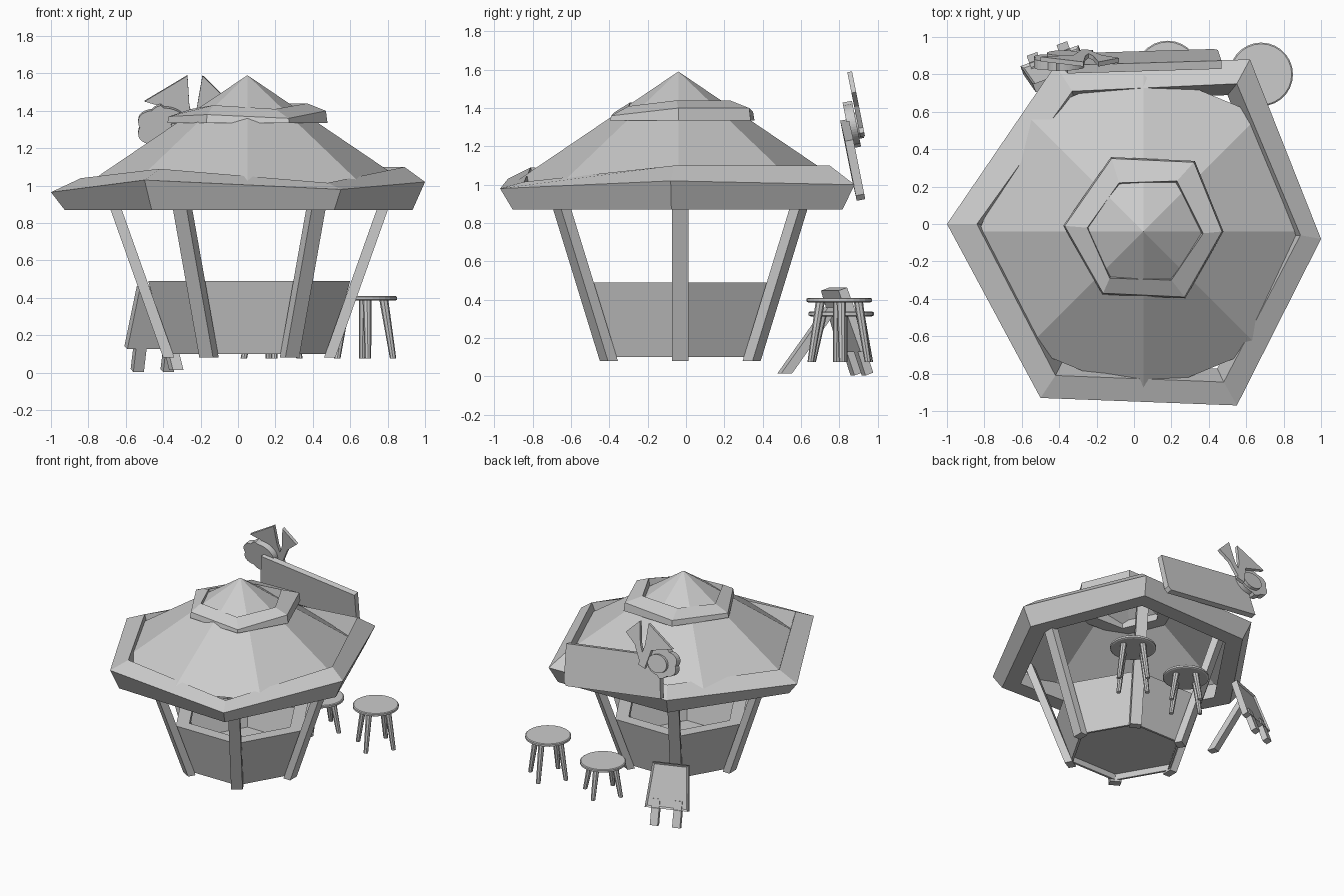
import bpy, bmesh
from math import cos, sin, pi, tau
from mathutils import Vector, Matrix

if "Cube" in bpy.data.objects:
    bpy.data.objects.remove(bpy.data.objects["Cube"])

CX, CY = 0.05, -0.03          # centre axis of the hut


def finish(name, bm):
    bmesh.ops.recalc_face_normals(bm, faces=bm.faces[:])
    me = bpy.data.meshes.new(name)
    bm.to_mesh(me)
    bm.free()
    ob = bpy.data.objects.new(name, me)
    bpy.context.collection.objects.link(ob)
    return ob


def loft(name, rings, cyclic=False, caps=False):
    """Skin a list of equal-length point rings."""
    bm = bmesh.new()
    vs = [[bm.verts.new(p) for p in r] for r in rings]
    n = len(vs[0])
    for k in range(len(vs) if cyclic else len(vs) - 1):
        a, b = vs[k], vs[(k + 1) % len(vs)]
        for i in range(n):
            j = (i + 1) % n
            bm.faces.new((a[i], a[j], b[j], b[i]))
    if caps:
        bm.faces.new(vs[0])
        bm.faces.new(vs[-1])
    return finish(name, bm)


def ngon(r, z, n=6, x=CX, y=CY, start=0.0):
    return [(x + r * cos(start + tau * i / n), y + r * sin(start + tau * i / n), z) for i in range(n)]


def scaled(pts, s, z):
    return [(CX * (1 - s) + p[0] * s, CY * (1 - s) + p[1] * s, z) for p in pts]


def frame(origin, u, v):
    """Matrix whose local x runs along u and local y close to v."""
    u = Vector(u).normalized()
    n = u.cross(Vector(v)).normalized()
    w = n.cross(u)
    m = Matrix((u, w, n)).transposed().to_4x4()
    m.translation = origin
    return m


def plate(name, outline, thick, mat, inset=0.0):
    """Flat outline extruded about its plane, with an optional recessed outer face."""
    bm = bmesh.new()
    lo = [bm.verts.new((x, y, -thick / 2)) for x, y in outline]
    hi = [bm.verts.new((x, y, thick / 2)) for x, y in outline]
    n = len(lo)
    front = bm.faces.new(lo[::-1])
    bm.faces.new(hi)
    for i in range(n):
        j = (i + 1) % n
        bm.faces.new((lo[i], lo[j], hi[j], hi[i]))
    if inset:
        bmesh.ops.recalc_face_normals(bm, faces=bm.faces[:])
        bmesh.ops.inset_region(bm, faces=[front], thickness=inset, depth=0)
        bmesh.ops.translate(bm, verts=front.verts[:], vec=(0, 0, 0.012))
    bm.transform(mat)
    return finish(name, bm)


def beam(name, p0, p1, side, w, d):
    """Bar with level-cut ends: w along side, d across it."""
    s = Vector(side).normalized()
    t = Vector((0, 0, 1)).cross(s)
    offs = [s * a * w / 2 + t * b * d / 2 for a, b in ((-1, -1), (1, -1), (1, 1), (-1, 1))]
    return loft(name, [[Vector(p) + o for o in offs] for p in (p0, p1)], caps=True)


# Roof: eight-sided cone, uneven hexagonal eave and upper collar
loft("roof_cone", [ngon(0.88, 0.995, 8, 0.05, -0.04), ngon(0.001, 1.59, 8, 0.05, -0.04)])

eave_out = [(-1, 0, .965), (-.5, -.93, 1.03), (.55, -.97, .98), (1, -.08, 1.02), (.62, .88, 1.0), (-.42, .85, 1.0)]
eave_in = [(-.84, 0, 1.04), (-.42, -.81, 1.09), (.48, -.845, 1.015), (.89, -.06, 1.10), (.55, .75, 1.10), (-.33, .71, 1.05)]
loft("roof_eave", [scaled(eave_out, .93, .87), eave_out, eave_in, scaled(eave_out, .79, .87)], cyclic=True)

collar_out = [(-.37, -.01, 1.37), (-.165, -.37, 1.38), (.27, -.39, 1.36), (.47, -.04, 1.40), (.32, .33, 1.40), (-.12, .35, 1.38)]
collar_in = [(-.25, -.02, 1.41), (-.13, -.29, 1.43), (.2, -.3, 1.41), (.37, -.05, 1.44), (.23, .23, 1.44), (-.08, .22, 1.42)]
loft("roof_collar", [scaled(collar_out, 1.02, 1.335), collar_out, collar_in, scaled(collar_in, .95, 1.335)], cyclic=True)

# Leaning posts at the six corners
for i in range(6):
    a = tau * i / 6
    d = Vector((cos(a), sin(a), 0))
    c = Vector((0.06, -0.03, 0))
    beam(f"post_{i + 1}", c + d * .43 + Vector((0, 0, .08)), c + d * .75 + Vector((0, 0, .98)),
         (-sin(a), cos(a), 0), .085, .06)

# Counter: flared hexagonal wall with a ledge and a raised floor
loft("counter_wall", [ngon(r, z, x=.06) for r, z in ((.43, .10), (.54, .49), (.43, .49), (.43, .44), (.50, .44), (.41, .10))], cyclic=True)
loft("counter_floor", [ngon(.425, .155, x=.06), ngon(.43, .175, x=.06)], caps=True)

# Two round stools with four splayed legs
for k, (x, y, h) in enumerate(((.68, .80, .41), (.18, .81, .338))):
    seat = loft(f"stool_seat_{k + 1}", [ngon(r, z, 28, x, y) for r, z in
                ((.16, h - .025), (.17, h - .02), (.17, h - .005), (.163, h))], caps=True)
    for i in range(4):
        a = tau * i / 4 + .1
        c, s = cos(a), sin(a)
        loft(f"stool_{k + 1}_leg_{i + 1}", [ngon(.017, .075, 8, x + .15 * c, y + .15 * s),
             ngon(.024, h - .02, 8, x + .10 * c, y + .10 * s)], caps=True)

# Standing menu board with two front legs and a rear strut
m = frame((-.425, .825, .295), (.94, .34, 0), (.34 * .35, -.94 * .35, 1))
plate("menu_board", [(-.165, -.17), (.165, -.17), (.135, .17), (-.135, .17)], .05, m, inset=.02)
for side in (-1, 1):
    x = side * .085
    plate("menu_leg_left" if side < 0 else "menu_leg_right",
          [(x - .03, -.30), (x + .03, -.30), (x + .03, -.1), (x - .03, -.1)], .045, m)
beam("menu_strut", (-.33, .515, .015), (-.415, .76, .36), (.94, .34, 0), .06, .06)

# Tilted sign on the rear eave
m = frame((.03, .87, 1.13), (1, .03, -.13), (0, -.2, 1))
plate("sign_panel", [(-.42, -.16), (.42, -.16), (.44, -.13), (.42, .16), (-.41, .16)], .045, m)

# Sign ornament: scalloped disc, small round centre and two flared fans
up = (0, -.2, 1)
disc = []
for i in range(48):
    a = tau * i / 48
    r = .13 + (.02 * abs(sin(3 * a)) if cos(a) < 0 else 0)
    disc.append((r * cos(a), .82 * r * sin(a)))
plate("ornament_disc", disc, .05, frame((-.395, .865, 1.315), (1, 0, 0), up))
plate("ornament_centre", [(.085 * cos(tau * i / 20), .07 * sin(tau * i / 20)) for i in range(20)], .03,
      frame((-.38, .90, 1.31), (1, 0, 0), up))
m = frame((-.35, .912, 1.3), (1, 0, 0), up)
plate("ornament_fan_left", [(-.15, .155), (.08, .295), (.09, .13), (.13, -.03), (.07, -.05), (.03, .10), (-.05, .125)], .025, m)
plate("ornament_fan_right", [(.16, .295), (.27, .185), (.18, .11), (.11, -.03), (.07, -.01), (.13, .12)], .025, m)
